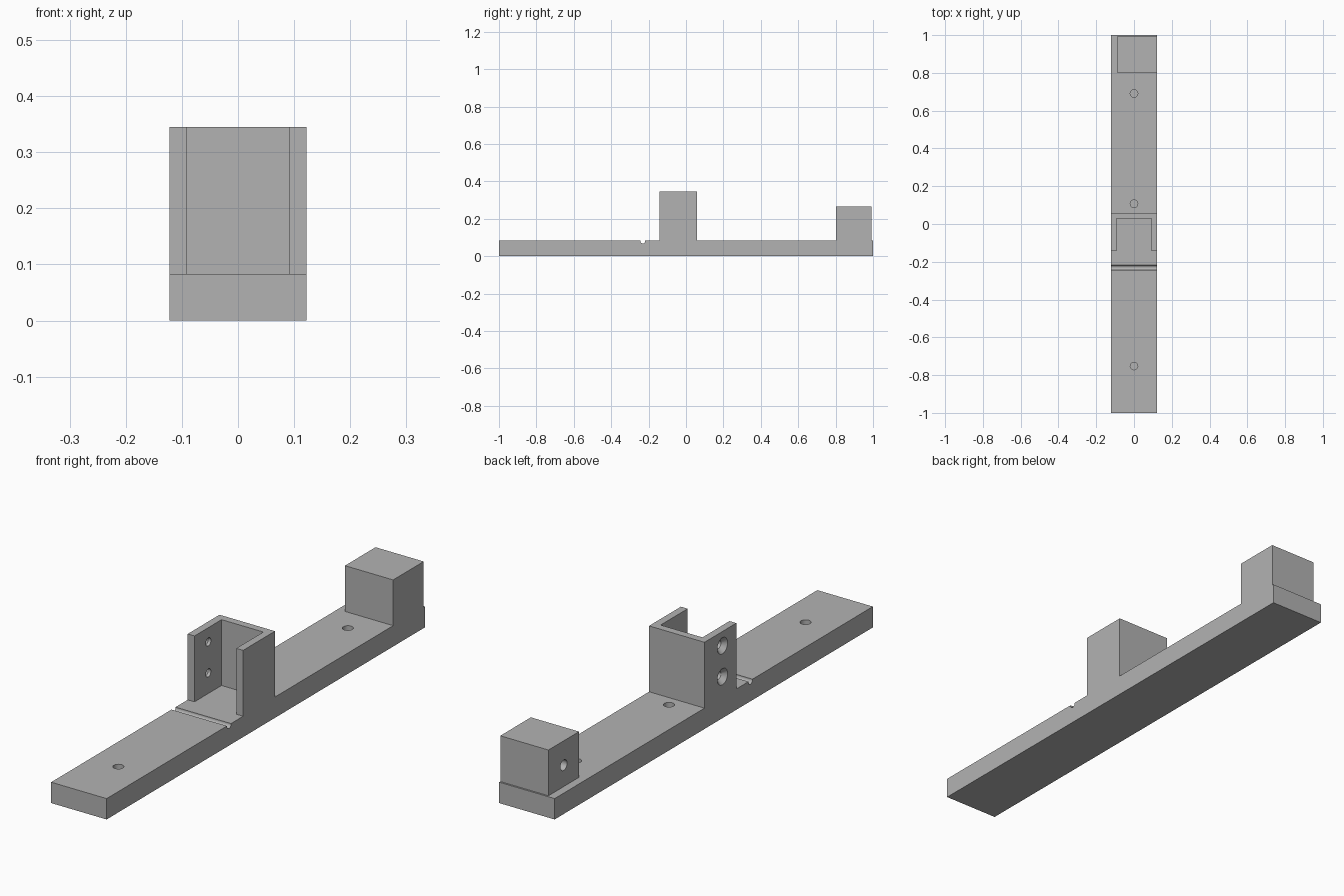
import bpy
import bmesh
from math import radians
from mathutils import Matrix, Vector

cube = bpy.data.objects.get("Cube")
if cube:
    bpy.data.objects.remove(cube, do_unlink=True)

GREY = (0.45, 0.45, 0.45, 1)
grey = bpy.data.materials.new("plain grey")
grey.use_nodes = True
grey.diffuse_color = GREY
grey.node_tree.nodes["Principled BSDF"].inputs["Base Color"].default_value = GREY

HALF = 0.122    # half width of the bar
DECK = 0.083    # top of the bar


def add_object(name, bm):
    bmesh.ops.recalc_face_normals(bm, faces=bm.faces)
    mesh = bpy.data.meshes.new(name)
    bm.to_mesh(mesh)
    bm.free()
    obj = bpy.data.objects.new(name, mesh)
    mesh.materials.append(grey)
    bpy.context.collection.objects.link(obj)
    return obj


def prism(name, outline, z0, z1):
    """Extrude an XY outline from z0 to z1."""
    bm = bmesh.new()
    face = bm.faces.new([bm.verts.new((x, y, z0)) for x, y in outline])
    top = bmesh.ops.extrude_face_region(bm, geom=[face])["geom"]
    verts = [v for v in top if isinstance(v, bmesh.types.BMVert)]
    bmesh.ops.translate(bm, verts=verts, vec=(0, 0, z1 - z0))
    return add_object(name, bm)


def box(name, x0, x1, y0, y1, z0, z1):
    return prism(name, [(x0, y0), (x1, y0), (x1, y1), (x0, y1)], z0, z1)


def drill(target, start, end, r0, r1=None):
    """Cut a round or tapered hole running from start to end."""
    start, end = Vector(start), Vector(end)
    axis = end - start
    turn = axis.to_track_quat("Z", "Y").to_matrix().to_4x4()
    bm = bmesh.new()
    bmesh.ops.create_cone(bm, cap_ends=True, segments=32, radius1=r0,
                          radius2=r1 or r0, depth=axis.length,
                          matrix=Matrix.Translation((start + end) / 2) @ turn)
    cutter = add_object("hole_cutter", bm)
    cutter.hide_render = True
    mod = target.modifiers.new("hole", "BOOLEAN")
    mod.operation = "DIFFERENCE"
    mod.solver = "EXACT"
    mod.object = cutter
    bpy.context.view_layer.objects.active = target
    bpy.ops.object.modifier_apply(modifier=mod.name)
    bpy.data.objects.remove(cutter, do_unlink=True)


# Long bar with blind screw holes and a round cross groove
bar = box("base_bar", -HALF, HALF, -1, 1, 0, DECK)
for y in (-0.752, 0.107, 0.691):
    drill(bar, (0, y, 0.03), (0, y, 0.1), 0.02)
drill(bar, (-0.2, -0.231, 0.081), (0.2, -0.231, 0.081), 0.013)

# U-shaped bracket, open to the front, with countersunk holes in one wall
FRONT, BACK, WALL = -0.142, 0.058, 0.03
inner = HALF - WALL
bracket = prism("u_bracket", [
    (-HALF, FRONT), (-inner, FRONT), (-inner, BACK - WALL), (inner, BACK - WALL),
    (inner, FRONT), (HALF, FRONT), (HALF, BACK), (-HALF, BACK)], DECK, 0.345)
for z in (0.165, 0.288):
    drill(bracket, (-0.15, -0.055, z), (-0.05, -0.055, z), 0.016)
    drill(bracket, (-HALF - 0.001, -0.055, z), (-HALF + 0.018, -0.055, z), 0.033, 0.016)

# End block, flush with one side of the bar, with a blind side hole
block = box("end_block", -0.09, HALF, 0.801, 0.993, DECK, 0.265)
drill(block, (-0.12, 0.897, 0.168), (0.03, 0.897, 0.168), 0.021)

# Smooth the hole walls while keeping edges sharp
bpy.ops.object.select_all(action="DESELECT")
for obj in (bar, bracket, block):
    obj.select_set(True)
bpy.context.view_layer.objects.active = bar
bpy.ops.object.shade_smooth_by_angle(angle=radians(30))
